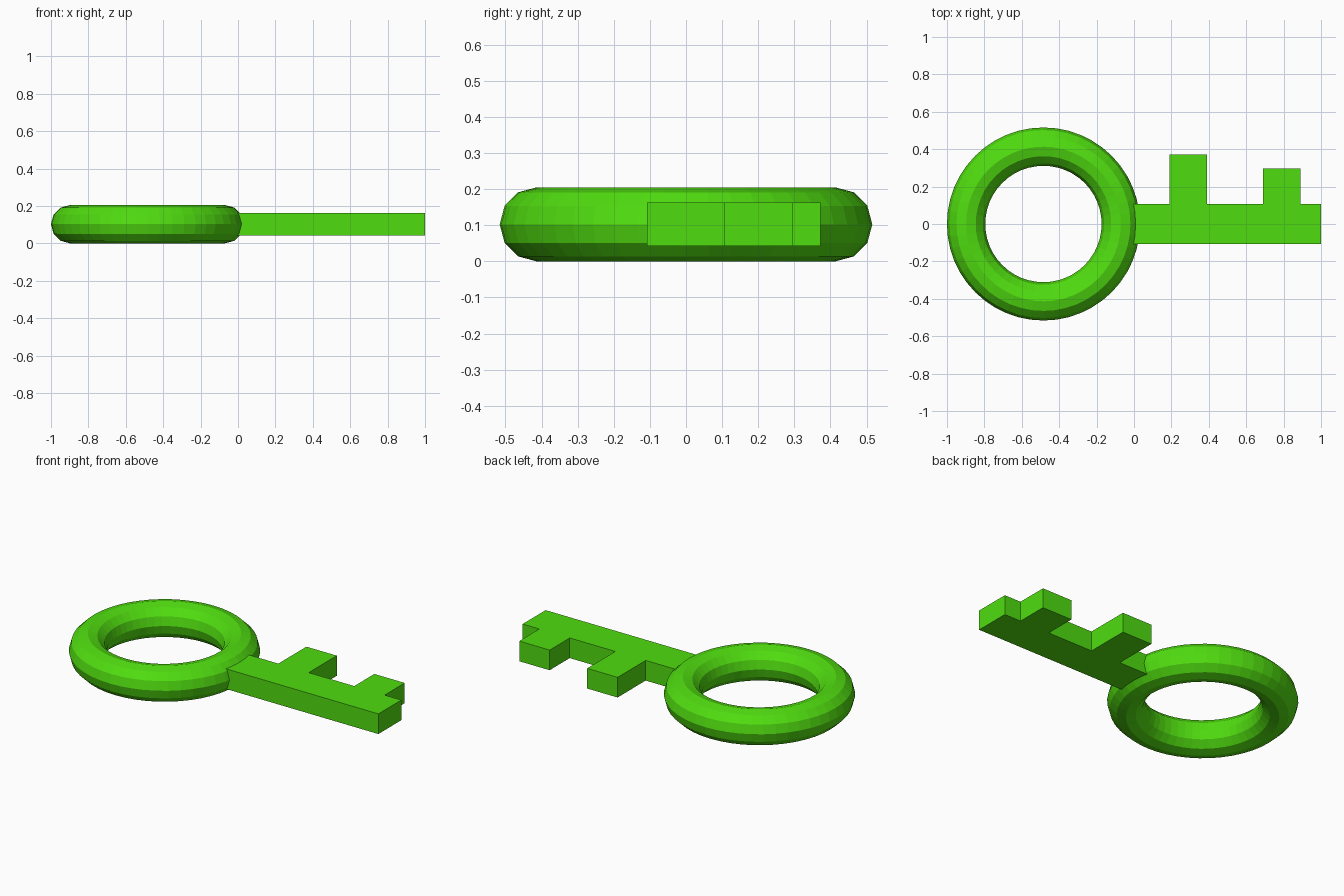
import bpy
import bmesh
from mathutils import Vector

cube = bpy.data.objects.get("Cube")
if cube:
    bpy.data.objects.remove(cube, do_unlink=True)

# Single green colour
green = bpy.data.materials.new("bright_green")
green.use_nodes = True
colour = (0.08, 0.72, 0.005, 1)
green.diffuse_color = colour
green.node_tree.nodes["Principled BSDF"].inputs["Base Color"].default_value = colour

# Ring-shaped bow with flat facets
TUBE = 0.1025
bpy.ops.mesh.primitive_torus_add(
    major_segments=48, minor_segments=12, major_radius=0.4135,
    minor_radius=TUBE, location=(-0.484, 0, TUBE))
bow = bpy.context.object
bow.name = "key_bow"
bow.data.materials.append(green)

# Blade: shaft outline with two teeth, extruded upward
SIDE, START, END = 0.108, -0.05, 1.0
BOTTOM, THICKNESS = 0.043, 0.12
teeth = [(0.69, 0.89, 0.297), (0.19, 0.39, 0.372)]

outline = [(START, -SIDE), (END, -SIDE), (END, SIDE)]
for near, far, reach in teeth:
    outline += [(far, SIDE), (far, reach), (near, reach), (near, SIDE)]
outline.append((START, SIDE))

bm = bmesh.new()
base = bm.faces.new([bm.verts.new((x, y, BOTTOM)) for x, y in outline])
top = bmesh.ops.extrude_face_region(bm, geom=[base], use_keep_orig=True)
bmesh.ops.translate(
    bm, vec=Vector((0, 0, THICKNESS)),
    verts=[v for v in top["geom"] if isinstance(v, bmesh.types.BMVert)])
bmesh.ops.recalc_face_normals(bm, faces=bm.faces)
mesh = bpy.data.meshes.new("key_blade")
bm.to_mesh(mesh)
bm.free()
mesh.materials.append(green)
blade = bpy.data.objects.new("key_blade", mesh)
bpy.context.collection.objects.link(blade)
